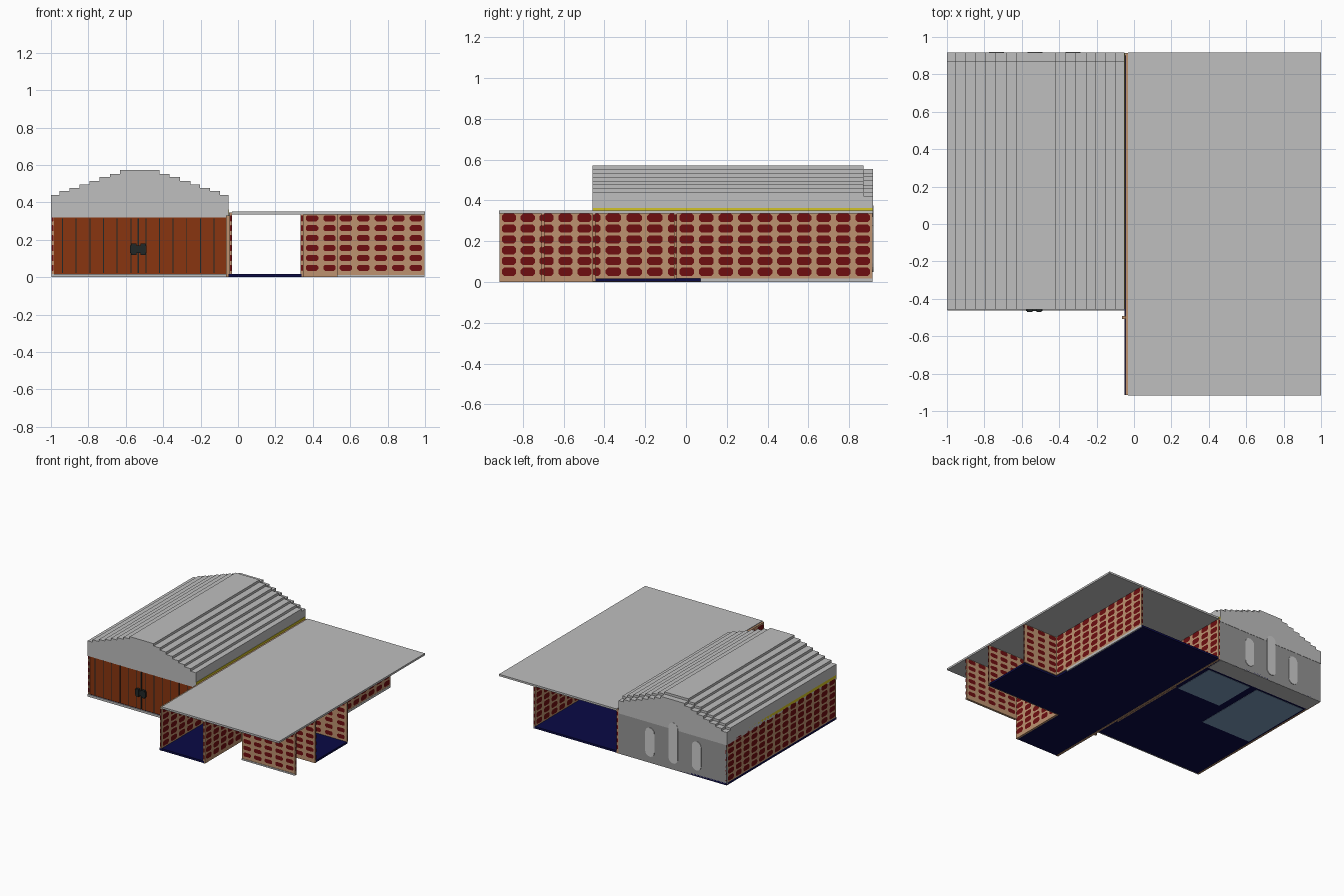
import bpy, bmesh, math
from mathutils import Vector

if "Cube" in bpy.data.objects:
    bpy.data.objects.remove(bpy.data.objects["Cube"])


def mat(name, r, g, b):
    m = bpy.data.materials.new(name)
    m.use_nodes = True
    m.diffuse_color = (r, g, b, 1)
    m.node_tree.nodes["Principled BSDF"].inputs["Base Color"].default_value = (r, g, b, 1)
    return m


ROOF = mat("roof_grey", .52, .52, .52)
STONE = mat("wall_grey", .30, .30, .30)
PANE = mat("window_grey", .62, .62, .62)
TAN = mat("mortar_tan", .51, .29, .16)
RED = mat("brick_red", .156, .004, .005)
BROWN = mat("door_brown", .25, .036, .005)
NAVY = mat("floor_navy", .003, .003, .06)
BLUE = mat("floor_pale_blue", .20, .33, .50)
YELLOW = mat("trim_yellow", .65, .55, .02)
DARK = mat("iron_dark", .015, .02, .02)


def finish(name, bm, *mats):
    me = bpy.data.meshes.new(name)
    bm.to_mesh(me)
    bm.free()
    ob = bpy.data.objects.new(name, me)
    bpy.context.collection.objects.link(ob)
    for m in mats:
        me.materials.append(m)
    return ob


def add_box(bm, x0, x1, y0, y1, z0, z1):
    vs = bmesh.ops.create_cube(bm, size=1)["verts"]
    for v in vs:
        v.co = ((x0 + x1) / 2 + v.co.x * (x1 - x0),
                (y0 + y1) / 2 + v.co.y * (y1 - y0),
                (z0 + z1) / 2 + v.co.z * (z1 - z0))


def box(name, m, *extents):
    bm = bmesh.new()
    add_box(bm, *extents)
    return finish(name, bm, m)


def extrude_profile(name, m, pts, y0, y1):
    """Extrude an (x, z) outline along y."""
    bm = bmesh.new()
    f = bm.faces.new([bm.verts.new((x, y0, z)) for x, z in pts])
    ext = bmesh.ops.extrude_face_region(bm, geom=[f])["geom"]
    for v in ext:
        if isinstance(v, bmesh.types.BMVert):
            v.co.y = y1
    bmesh.ops.recalc_face_normals(bm, faces=bm.faces)
    return finish(name, bm, m)


def bricks(bm, origin, u, length, pitch, bw, bh):
    """Grid of eight-sided brick faces just in front of a wall face."""
    u, up = Vector(u), Vector((0, 0, 1))
    n = u.cross(up)
    count = max(1, round(length / pitch))
    step = length / count
    hw, hh = min(bw, step * .75) / 2, bh / 2
    c = min(hw, hh) * .55
    shape = [(-hw + c, -hh), (hw - c, -hh), (hw, -hh + c), (hw, hh - c),
             (hw - c, hh), (-hw + c, hh), (-hw, hh - c), (-hw, -hh + c)]
    for row in range(6):
        for i in range(count):
            mid = Vector(origin) + u * (i + .5) * step + n * .002 + up * (.05 + row * .053)
            f = bm.faces.new([bm.verts.new(mid + u * a + up * b) for a, b in shape])
            f.material_index = 1


def brick_wall(name, x0, x1, y0, y1, z0=.0, z1=.335):
    bm = bmesh.new()
    add_box(bm, x0, x1, y0, y1, z0, z1)
    along_x = (x1 - x0) > (y1 - y0)
    px = (.09, .066, .032) if along_x else (.016, .011, .032)
    py = (.016, .011, .032) if along_x else (.1, .076, .040)
    bricks(bm, (x0, y0, 0), (1, 0, 0), x1 - x0, *px)
    bricks(bm, (x1, y1, 0), (-1, 0, 0), x1 - x0, *px)
    bricks(bm, (x1, y0, 0), (0, 1, 0), y1 - y0, *py)
    bricks(bm, (x0, y1, 0), (0, -1, 0), y1 - y0, *py)
    return finish(name, bm, TAN, RED)


# Floors
box("hall_floor", NAVY, -.998, -.05, -.455, .915, .002, .018)
box("porch_floor", NAVY, -.05, .34, -.915, -.45, .002, .018)
box("side_room_floor", NAVY, -.05, .995, -.45, -.05, .002, .018)
box("rear_floor", NAVY, -.05, .69, -.05, .915, .002, .018)

# Underside panels of the hall floor
box("underside_panel_wide", BLUE, -.97, -.53, .14, .75, 0, .002)
box("underside_panel_narrow", BLUE, -.47, -.08, .40, .75, 0, .002)
box("underside_rear_strip", ROOF, -.998, -.055, .77, .915, 0, .002)
box("underside_seam", TAN, -.06, -.05, -.25, .41, 0, .002)

# Brick walls
brick_wall("hall_left_wall", -.046, -.031, -.915, .915, 0, .345)
brick_wall("hall_right_wall", -.998, -.984, -.455, .913)
brick_wall("porch_wall", .335, .350, -.915, -.452)
brick_wall("front_screen_wall", .53, .998, -.708, -.694)
brick_wall("side_room_front_wall", .350, .998, -.458, -.444, .002)
brick_wall("side_room_back_wall", .684, .998, -.058, -.044, .018)
brick_wall("rear_side_wall", .684, .698, -.044, .915, .018)
box("small_post", TAN, -.064, -.046, -.508, -.492, 0, .33)

# Grey skirtings
box("hall_front_skirting", ROOF, -.998, -.05, -.462, -.455, 0, .018)
box("rear_side_skirting", ROOF, .69, .699, .07, .915, 0, .018)
box("front_screen_skirting", ROOF, .53, .998, -.712, -.708, 0, .012)

# Flat roof
box("flat_roof", ROOF, -.031, 1, -.917, .917, .335, .35)

# Stepped hall roof
CX = -.525
half = [.475, .43, .375, .322, .27, .215, .16, .105]
level = [.44, .46, .478, .495, .515, .535, .553, .572]


def roof_outline(drop):
    right = []
    for i, (h, z) in enumerate(zip(half, level)):
        if i:
            right.append((h, level[i - 1] - drop))
        right.append((h, z - drop))
    right = [(half[0], .32)] + right
    return [(CX + x, z) for x, z in right] + [(CX - x, z) for x, z in reversed(right)]


extrude_profile("hall_roof", ROOF, roof_outline(0), -.458, .87)
extrude_profile("hall_roof_back_end", ROOF, roof_outline(.018), .87, .917)
box("right_yellow_trim", YELLOW, -1.0, -.996, -.455, .915, .332, .355)
box("left_yellow_trim", YELLOW, -.051, -.047, -.455, .915, .332, .362)

# Hall back wall and round-ended windows
box("hall_back_wall", STONE, -.998, -.046, .900, .915, 0, .345)


def arched_window(name, cx, z0, z1, r=.04):
    pts = [(cx + r * math.cos(math.pi * k / 8), z1 - r + r * math.sin(math.pi * k / 8)) for k in range(9)]
    pts += [(cx - r * math.cos(math.pi * k / 8), z0 + r - r * math.sin(math.pi * k / 8)) for k in range(9)]
    extrude_profile(name, PANE, pts, .912, .919)


arched_window("back_window_left", -.325, .05, .28)
arched_window("back_window_middle", -.53, .05, .375)
arched_window("back_window_right", -.735, .05, .28)

# Hall doors with dark plank joints, centre gap and latch
box("hall_doors", BROWN, -.984, -.058, -.452, -.436, .018, .322)
bm = bmesh.new()
for k in range(6):
    for s in (-1, 1):
        x = -.533 + s * (.04 + k * .073)
        add_box(bm, x - .0025, x + .0025, -.454, -.451, .022, .315)
add_box(bm, -.538, -.528, -.456, -.451, .022, .315)
finish("door_joints", bm, DARK)
bm = bmesh.new()
add_box(bm, -.578, -.488, -.466, -.452, .13, .17)
for s in (-1, 1):
    add_box(bm, -.533 + s * .025 - .014, -.533 + s * .025 + .014, -.470, -.452, .12, .18)
finish("door_latch", bm, DARK)
